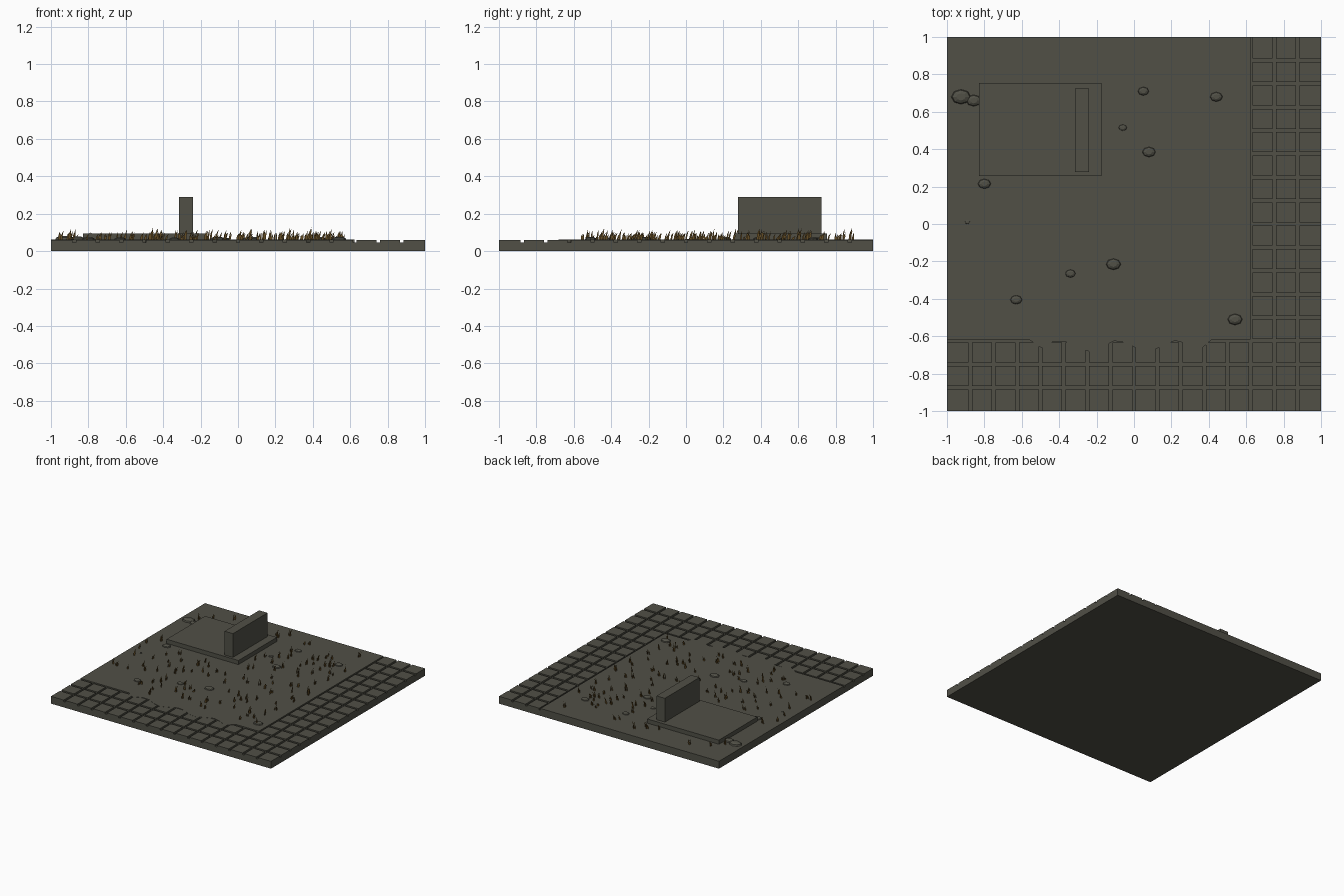
import bpy, bmesh, math, random
from mathutils import Vector

if "Cube" in bpy.data.objects:
    bpy.data.objects.remove(bpy.data.objects["Cube"])

random.seed(7)


def material(name, rgb):
    m = bpy.data.materials.new(name)
    m.diffuse_color = (*rgb, 1)
    m.use_nodes = True
    m.node_tree.nodes["Principled BSDF"].inputs["Base Color"].default_value = m.diffuse_color
    return m


STONE = material("olive grey stone", (0.082, 0.080, 0.062))
GRASS = material("dry brown grass", (0.13, 0.075, 0.018))


def finish(name, bm, mat):
    me = bpy.data.meshes.new(name)
    bm.to_mesh(me)
    bm.free()
    me.materials.append(mat)
    ob = bpy.data.objects.new(name, me)
    bpy.context.collection.objects.link(ob)
    return ob


def add_box(bm, x0, x1, y0, y1, z0, z1):
    vs = bmesh.ops.create_cube(bm, size=1)["verts"]
    for v in vs:
        v.co = Vector(((x0 + x1) / 2 + v.co.x * (x1 - x0),
                       (y0 + y1) / 2 + v.co.y * (y1 - y0),
                       (z0 + z1) / 2 + v.co.z * (z1 - z0)))


def box(name, *dims):
    bm = bmesh.new()
    add_box(bm, *dims)
    return finish(name, bm, STONE)


# Base plate, grave slab and headstone
TOP = 0.06
box("base_plate", -1, 1, -1, 1, 0, 0.047)
box("grave_slab", -0.828, -0.175, 0.256, 0.755, 0.04, 0.095)
box("headstone", -0.316, -0.24, 0.277, 0.725, 0.08, 0.29)

# Paving tiles: three rows along the front and three columns on the right
PITCH, GAP = 0.125, 0.009


def span(i):
    a, b = -1 + i * PITCH, -1 + (i + 1) * PITCH
    return (a if i == 0 else a + GAP), (b if i == 15 else b - GAP)


bm = bmesh.new()
for i in range(16):
    for j in range(16):
        if i >= 13 or j <= 2:
            add_box(bm, *span(i), *span(j), 0.04, TOP)
finish("paving_tiles", bm, STONE)

# Earth bed, its front edge spilling over the first tile row
outline = [(-1, 1), (-1, -0.618)]
for k in range(24):
    x = -0.95 + k * 0.065
    spill = 0.035 + 0.03 * math.sin(k * 1.3) if -0.55 < x < 0.4 else 0
    outline.append((x, -0.618 - spill))
outline += [(0.622, -0.618), (0.622, 1)]
bm = bmesh.new()
face = bm.faces.new([bm.verts.new((x, y, 0.04)) for x, y in outline])
top = bmesh.ops.extrude_face_region(bm, geom=[face])["geom"]
bmesh.ops.translate(bm, vec=(0, 0, TOP + 0.001 - 0.04),
                    verts=[v for v in top if isinstance(v, bmesh.types.BMVert)])
bmesh.ops.recalc_face_normals(bm, faces=bm.faces[:])
finish("earth_bed", bm, STONE)

# Low faceted pebbles: x, y, radius
PEBBLES = [(-0.925, 0.68, 0.055), (-0.857, 0.66, 0.043), (0.05, 0.71, 0.032),
           (0.44, 0.68, 0.036), (-0.06, 0.515, 0.024), (0.08, 0.385, 0.038),
           (-0.80, 0.215, 0.037), (-0.89, 0.01, 0.015), (-0.11, -0.215, 0.042),
           (-0.34, -0.265, 0.03), (-0.63, -0.405, 0.034), (0.54, -0.51, 0.042)]
bm = bmesh.new()
for px, py, r in PEBBLES:
    rings = []
    for scale, z in ((1, -0.004), (0.85, 0.22 * r), (0.45, 0.4 * r)):
        rings.append([bm.verts.new((px + r * scale * math.cos(a * math.pi / 4),
                                    py + 0.76 * r * scale * math.sin(a * math.pi / 4),
                                    TOP + z)) for a in range(8)])
    for lo, hi in zip(rings, rings[1:]):
        for a in range(8):
            b = (a + 1) % 8
            bm.faces.new((lo[a], lo[b], hi[b], hi[a]))
    bm.faces.new(rings[-1])
finish("pebbles", bm, STONE)

# Dry grass tufts: upright thin blades in crossed planes, leaning one way
bm = bmesh.new()
tufts = 0
while tufts < 125:
    x, y = random.uniform(-0.96, 0.57), random.uniform(-0.55, 0.92)
    if -0.86 < x < -0.15 and 0.22 < y < 0.79:
        continue
    if x < -0.6 and y < -0.3:
        continue
    tufts += 1
    size = random.uniform(0.6, 1.0)
    for k in range(4):
        d = Vector((1, 0, 0)) if k % 2 else Vector((0, 1, 0))
        root = Vector((x, y, TOP - 0.003)) + d * random.uniform(-0.012, 0.008)
        h = size * random.uniform(0.035, 0.07)
        lean, w = random.uniform(0.004, 0.016), 0.0045
        up = Vector((0, 0, h))
        pts = [root - d * w, root + d * w,
               root + d * (w * 0.8 + lean * 0.4) + up * 0.6,
               root + d * lean + up,
               root + d * (lean * 0.4 - w * 0.8) + up * 0.6]
        bm.faces.new([bm.verts.new(p) for p in pts])
finish("grass_tufts", bm, GRASS)
